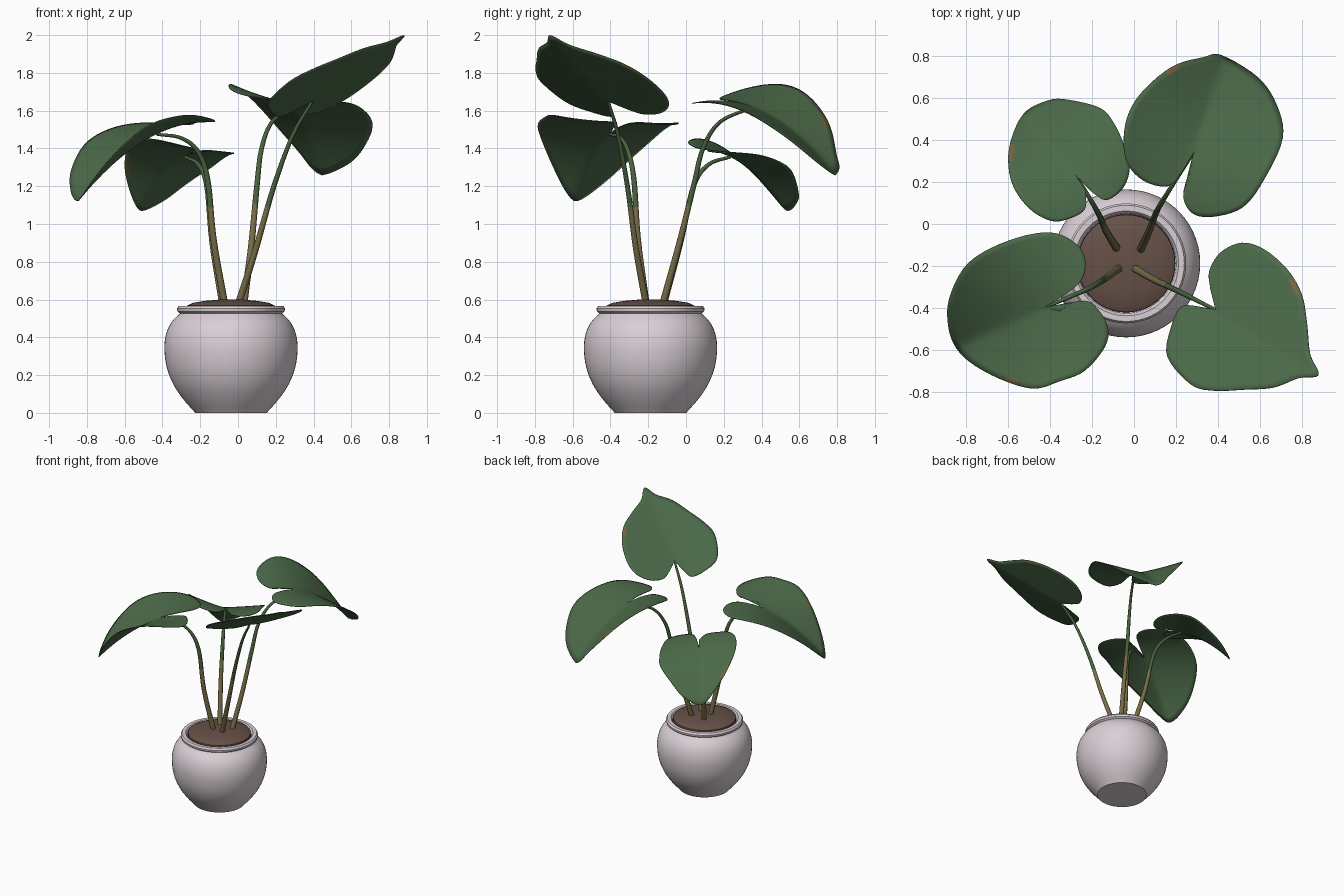
import bpy, bmesh, math
from mathutils import Vector

if "Cube" in bpy.data.objects:
    bpy.data.objects.remove(bpy.data.objects["Cube"])


def material(name, rgb):
    m = bpy.data.materials.new(name)
    m.diffuse_color = (*rgb, 1)
    m.use_nodes = True
    m.node_tree.nodes["Principled BSDF"].inputs["Base Color"].default_value = m.diffuse_color
    return m


GLAZE = material("pale_lilac_glaze", (0.70, 0.63, 0.67))
SOIL = material("brown_soil", (0.135, 0.082, 0.063))
GREEN = material("leaf_green", (0.072, 0.143, 0.066))
BROWN = material("dry_leaf_edge", (0.17, 0.13, 0.05))
STEM = material("stem_green", (0.07, 0.125, 0.05))
OLIVE = material("stem_olive", (0.19, 0.155, 0.065))
PX, PY = -0.037, -0.188          # pot centre


def make_object(name, verts, faces, mats):
    me = bpy.data.meshes.new(name)
    me.from_pydata(verts, [], faces)
    bm = bmesh.new()
    bm.from_mesh(me)
    bmesh.ops.remove_doubles(bm, verts=bm.verts, dist=1e-5)
    bm.to_mesh(me)
    bm.free()
    ob = bpy.data.objects.new(name, me)
    bpy.context.collection.objects.link(ob)
    for m in mats:
        me.materials.append(m)
    return ob


def smooth(ob, angle):
    bpy.ops.object.select_all(action='DESELECT')
    ob.select_set(True)
    bpy.context.view_layer.objects.active = ob
    bpy.ops.object.shade_smooth_by_angle(angle=math.radians(angle))


def spline(pts, n):
    """Catmull-Rom curve through the points, n steps per span."""
    p = [Vector(q) for q in pts]
    p = [2 * p[0] - p[1]] + p + [2 * p[-1] - p[-2]]
    out = []
    for i in range(1, len(p) - 2):
        a, b, c, d = p[i - 1:i + 3]
        for k in range(n):
            t = k / n
            out.append(0.5 * (2 * b + (c - a) * t + (2 * a - 5 * b + 4 * c - d) * t ** 2
                              + (3 * b - a - 3 * c + d) * t ** 3))
    return out + [p[-2]]


def lathe(name, profile, mat, seg=56):
    verts = [(PX + r * math.cos(2 * math.pi * s / seg), PY + r * math.sin(2 * math.pi * s / seg), z)
             for r, z in profile for s in range(seg)]
    faces = [(i * seg + s, i * seg + (s + 1) % seg, (i + 1) * seg + (s + 1) % seg, (i + 1) * seg + s)
             for i in range(len(profile) - 1) for s in range(seg)]
    ob = make_object(name, verts, faces, [mat])
    bm = bmesh.new()
    bm.from_mesh(ob.data)
    bmesh.ops.dissolve_degenerate(bm, dist=1e-5, edges=bm.edges)
    bm.to_mesh(ob.data)
    bm.free()
    smooth(ob, 40)


def stem(name, pts, r0=0.019, r1=0.008, seg=10):
    path = spline(pts, 6)
    n = len(path)
    verts, faces = [], []
    for i, p in enumerate(path):
        t = (path[min(i + 1, n - 1)] - path[max(i - 1, 0)]).normalized()
        a = t.cross(Vector((0.6, -0.8, 0)) if abs(t.x) < 0.5 else Vector((0, 1, 0))).normalized()
        if i:                                   # keep the ring from twisting
            a = (prev - t * prev.dot(t)).normalized()
        prev, b = a, t.cross(a)
        r = r0 + (r1 - r0) * i / (n - 1)
        verts += [p + r * (a * math.cos(2 * math.pi * s / seg) + b * math.sin(2 * math.pi * s / seg))
                  for s in range(seg)]
    for i in range(n - 1):
        for s in range(seg):
            s2 = (s + 1) % seg
            faces.append((i * seg + s, i * seg + s2, (i + 1) * seg + s2, (i + 1) * seg + s))
    faces += [tuple(reversed(range(seg))), tuple(range((n - 1) * seg, n * seg))]
    ob = make_object(name, verts, faces, [STEM, OLIVE])
    for f in ob.data.polygons:                  # older lower stem is olive
        f.material_index = 1 if f.center.z < 1.08 else 0
    smooth(ob, 60)


def leaf(name, base, tip, rise, left, right, spot, outline, rings=14):
    """Sheet from its stem joint to a clockwise outline, open at the notch.
    rise = slope and curve along the midrib; left/right = fold and its growth."""
    bx, by, bz = base
    d = Vector((tip[0] - bx, tip[1] - by)).normalized()
    edge = spline([(x, y, 0) for x, y in outline], 5)
    verts, faces = [], []
    for p in edge:
        for k in range(rings + 1):
            x, y = (p.x - bx) * k / rings, (p.y - by) * k / rings
            u, v = x * d.x + y * d.y, -x * d.y + y * d.x
            c, g = left if v > 0 else right
            fold = math.sqrt(v * v + 0.0004) - 0.02
            z = bz + rise[0] * u + rise[1] * u * u + (c + g * u) * fold
            verts.append((bx + x, by + y, z))
    w = rings + 1
    for i in range(len(edge) - 1):
        for k in range(rings):
            q = (i * w + k, i * w + k + 1, (i + 1) * w + k + 1, (i + 1) * w + k)
            faces.append((q[3], q[2], q[1]) if k == 0 else q[::-1])
    # all rays share the joint vertex
    faces = [tuple(0 if j % w == 0 else j for j in f) for f in faces]
    faces = [f if len(f) == 4 else (0, f[1], f[2]) for f in faces]
    ob = make_object(name, verts, faces, [GREEN, BROWN])
    for f in ob.data.polygons:                  # dry patch on the rim
        if (Vector(spot) - f.center.xy).length < 0.04:
            f.material_index = 1
    sol = ob.modifiers.new("thickness", 'SOLIDIFY')
    sol.thickness = 0.005
    sol.offset = 0
    smooth(ob, 60)


# Pot: outer wall, rolled rim, inner wall
wall = [(0.19, 0.0), (0.20, 0.012), (0.255, 0.075), (0.305, 0.15), (0.34, 0.24), (0.353, 0.34),
        (0.343, 0.42), (0.315, 0.48), (0.27, 0.527)]
rim = [(0.27, 0.527), (0.284, 0.537), (0.286, 0.552), (0.277, 0.566), (0.25, 0.566), (0.238, 0.553)]
body = [(max(p.x, 0), p.y) for p in spline([(r, z, 0) for r, z in wall], 4)]
lathe("pot", [(0.0, 0.0)] + body + rim[1:] + [(0.232, 0.50)], GLAZE)

# Soil mound
lathe("soil", [(0.234, 0.54), (0.232, 0.568), (0.20, 0.583), (0.14, 0.593), (0.07, 0.599), (0.0, 0.601)], SOIL)

# Stems
stem("stem_front_right", [(0.0, -0.21, 0.57), (0.095, -0.265, 0.87), (0.19, -0.31, 1.2),
                          (0.29, -0.36, 1.47), (0.39, -0.41, 1.645)])
stem("stem_back_right", [(0.03, -0.125, 0.57), (0.07, -0.04, 0.88), (0.1, 0.04, 1.2),
                         (0.125, 0.09, 1.4), (0.18, 0.18, 1.54), (0.287, 0.345, 1.615)])
stem("stem_back_left", [(-0.08, -0.12, 0.57), (-0.135, -0.03, 0.9), (-0.165, 0.04, 1.2),
                        (-0.21, 0.12, 1.315), (-0.28, 0.235, 1.355)])
stem("stem_front_left", [(-0.07, -0.21, 0.57), (-0.13, -0.255, 0.92), (-0.16, -0.275, 1.23),
                         (-0.21, -0.305, 1.38), (-0.3, -0.345, 1.455), (-0.43, -0.4, 1.475)])

# Leaves
leaf("leaf_front_right", (0.39, -0.41, 1.65), (0.88, -0.72), (0.6, 0.0), (0.06, 0), (0.14, 0), (0.785, -0.30),
     [(.365, -.31), (.36, -.225), (.415, -.135), (.515, -.09), (.62, -.12), (.73, -.215), (.80, -.335),
      (.825, -.475), (.84, -.62), (.88, -.72), (.785, -.735), (.665, -.78), (.525, -.79), (.38, -.795),
      (.27, -.765), (.16, -.635), (.175, -.50), (.225, -.395), (.31, -.395)])
leaf("leaf_back_right", (0.287, 0.345, 1.62), (0.45, 0.79), (-0.342, -0.887), (0.36, 0.9), (0.02, 0.3), (0.18, 0.76),
     [(.23, .25), (.16, .18), (.04, .21), (-.04, .31), (-.04, .48), (.03, .62), (.18, .75), (.33, .795),
      (.415, .805), (.59, .70), (.68, .57), (.71, .41), (.62, .21), (.52, .08), (.38, .035), (.28, .05),
      (.235, .13), (.265, .23)])
leaf("leaf_back_left", (-0.28, 0.235, 1.36), (-0.51, 0.53), (-0.357, -1.05), (0.36, 1.0), (0.0, 0.5), (-0.605, 0.34),
     [(-.23, .16), (-.235, .07), (-.31, .025), (-.395, .015), (-.50, .075), (-.58, .19), (-.60, .33),
      (-.565, .46), (-.51, .54), (-.42, .585), (-.335, .595), (-.165, .555), (-.095, .48), (-.045, .37),
      (-.02, .27), (-.05, .175), (-.125, .115), (-.185, .14), (-.23, .19)])
leaf("leaf_front_left", (-0.43, -0.40, 1.48), (-0.85, -0.59), (-0.43, -0.76), (0.28, 1.1), (0.14, 0.8), (-0.60, -0.77),
     [(-.355, -.415), (-.285, -.375), (-.205, -.375), (-.13, -.475), (-.135, -.58), (-.235, -.70),
      (-.355, -.75), (-.475, -.785), (-.615, -.75), (-.76, -.675), (-.845, -.595), (-.885, -.49),
      (-.88, -.35), (-.79, -.185), (-.60, -.08), (-.40, -.04), (-.27, -.10), (-.23, -.19),
      (-.26, -.28), (-.355, -.355)])
